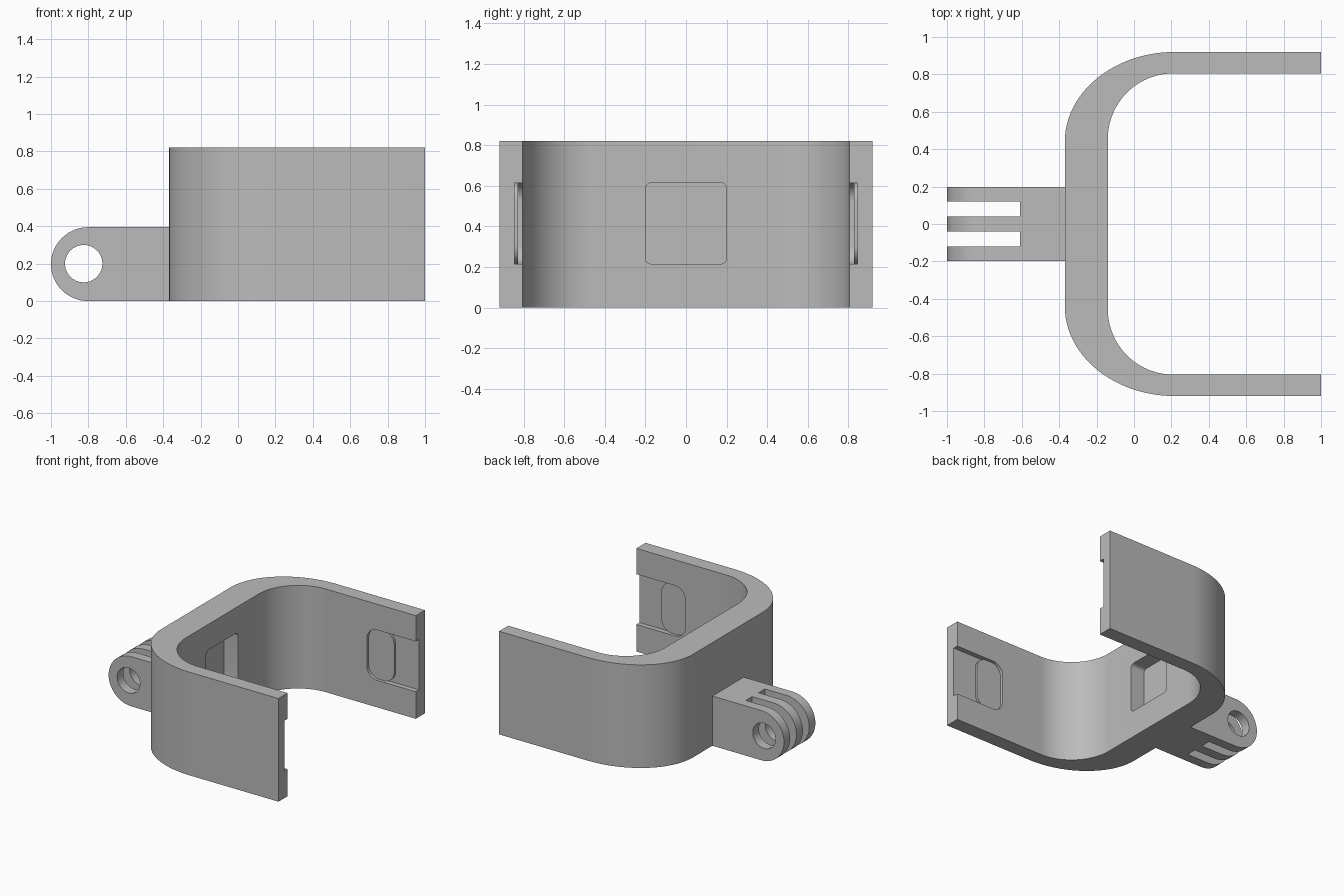
import bpy, bmesh, math
from mathutils import Vector

cube = bpy.data.objects.get("Cube")
if cube:
    bpy.data.objects.remove(cube, do_unlink=True)

mat = bpy.data.materials.new("light grey plastic")
mat.use_nodes = True
GREY = (0.5, 0.5, 0.5, 1)
mat.diffuse_color = GREY
mat.node_tree.nodes["Principled BSDF"].inputs["Base Color"].default_value = GREY


def prism(name, outline, axis, lo, hi):
    """Extrude a 2D outline from lo to hi along the given axis."""
    place = {"x": lambda a, b, c: (c, a, b),
             "y": lambda a, b, c: (a, c, b),
             "z": lambda a, b, c: (a, b, c)}[axis]
    bm = bmesh.new()
    base = bm.faces.new([bm.verts.new(place(a, b, lo)) for a, b in outline])
    top = bmesh.ops.extrude_face_region(bm, geom=[base])["geom"]
    verts = [v for v in top if isinstance(v, bmesh.types.BMVert)]
    bmesh.ops.translate(bm, verts=verts, vec=Vector(place(0, 0, hi - lo)))
    bmesh.ops.recalc_face_normals(bm, faces=bm.faces)
    mesh = bpy.data.meshes.new(name)
    bm.to_mesh(mesh)
    bm.free()
    mesh.materials.append(mat)
    obj = bpy.data.objects.new(name, mesh)
    bpy.context.collection.objects.link(obj)
    return obj


def arc(cx, cy, rx, ry, start, end, steps):
    angles = [math.radians(start + (end - start) * i / steps) for i in range(steps + 1)]
    return [(cx + rx * math.cos(t), cy + ry * math.sin(t)) for t in angles]


def rounded_rect(x0, x1, y0, y1, r, steps=8):
    corners = [(x1 - r, y1 - r), (x0 + r, y1 - r), (x0 + r, y0 + r), (x1 - r, y0 + r)]
    return [p for i, (x, y) in enumerate(corners)
            for p in arc(x, y, r, r, 90 * i, 90 * i + 90, steps)]


def box(x0, x1, y0, y1):
    return [(x0, y0), (x1, y0), (x1, y1), (x0, y1)]


def modify(obj, operation, other):
    """Apply a boolean and drop the helper."""
    mod = obj.modifiers.new(operation.lower(), "BOOLEAN")
    mod.operation, mod.solver, mod.object = operation, "EXACT", other
    bpy.context.view_layer.objects.active = obj
    bpy.ops.object.modifier_apply(modifier=mod.name)
    bpy.data.objects.remove(other, do_unlink=True)


def smooth(obj):
    bpy.ops.object.select_all(action="DESELECT")
    obj.select_set(True)
    bpy.context.view_layer.objects.active = obj
    bpy.ops.object.shade_smooth_by_angle(angle=math.radians(25))


HEIGHT, INNER, OUTER = 0.82, 0.805, 0.92
SLOT_LOW, SLOT_HIGH, SLOT_DEPTH = 0.215, 0.615, 0.04

# C-shaped clip body, mirrored from one half outline
outside = [(1, OUTER)] + arc(0.22, 0.44, 0.59, 0.48, 90, 180, 24)
inside = arc(0.21, 0.455, 0.35, 0.35, 180, 90, 24) + [(1, INNER)]
flip = lambda pts: [(x, -y) for x, y in reversed(pts)]
body = prism("clip_body", outside + flip(outside) + flip(inside) + inside, "z", 0, HEIGHT)

# Square pocket in the inner back wall
modify(body, "DIFFERENCE", prism(
    "pocket_cutter", rounded_rect(-0.2, 0.2, SLOT_LOW, SLOT_HIGH, 0.03), "x", -0.262, 0))

# Slot in each arm: rounded inner end, open at the tip, with a raised pad inside
for side, label in ((1, "left"), (-1, "right")):
    floor = INNER + SLOT_DEPTH
    lo, hi = sorted((side * 0.7, side * floor))
    slot = rounded_rect(0.57, 1.2, SLOT_LOW, SLOT_HIGH, 0.09)
    modify(body, "DIFFERENCE", prism("slot_cutter", slot, "y", lo, hi))
    lo, hi = sorted((side * (INNER + 0.023), side * (floor + 0.01)))
    pad = prism(label + "_slot_pad",
                rounded_rect(0.57, 0.795, SLOT_LOW, SLOT_HIGH, 0.09), "y", lo, hi)
    smooth(pad)
smooth(body)

# Hinge fork behind the body: rounded end, two gaps and a bolt hole
R = 0.1975
profile = arc(-0.8, R, 0.2, R, 90, 270, 32) + [(-0.36, 0), (-0.36, 2 * R)]
fork = prism("hinge_fork", profile, "y", -0.197, 0.197)
for side in (1, -1):
    y0, y1 = sorted((side * 0.04, side * 0.12))
    modify(fork, "DIFFERENCE", prism("gap_cutter", box(-1.1, -0.61, y0, y1), "z", -0.1, 0.6))
hole = arc(-0.825, 0.2, 0.1, 0.1, 0, 360, 40)[:-1]
modify(fork, "DIFFERENCE", prism("hole_cutter", hole, "y", -0.4, 0.4))
smooth(fork)
